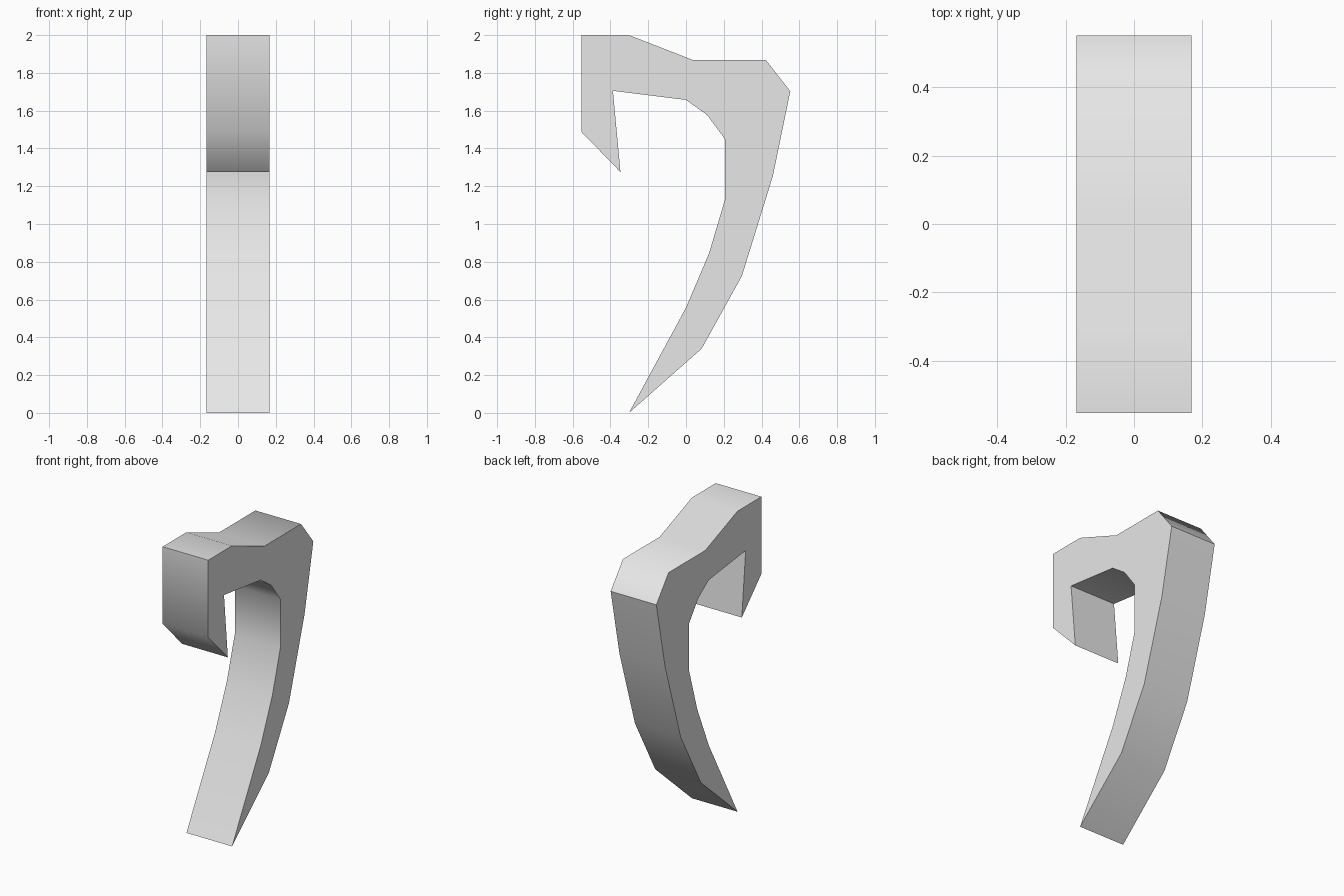
import bpy, bmesh, math

if "Cube" in bpy.data.objects:
    bpy.data.objects.remove(bpy.data.objects["Cube"])

HALF_WIDTH = 0.168

# Side outline of the hooked claw as (y, z)
profile = [
    (-0.553, 2.0), (-0.302, 2.0), (0.037, 1.868), (0.423, 1.868),   # top
    (0.552, 1.703), (0.46, 1.255), (0.296, 0.725), (0.083, 0.34),   # back
    (-0.302, 0.0),                                                  # lower point
    (0.0, 0.557), (0.122, 0.845), (0.206, 1.128), (0.206, 1.45),    # inner curve
    (0.111, 1.578), (0.0, 1.657), (-0.387, 1.705),
    (-0.347, 1.275), (-0.553, 1.487),                               # front barb
]

grey = bpy.data.materials.new("plain grey")
grey.diffuse_color = (0.8, 0.8, 0.8, 1)
grey.use_nodes = True
grey.node_tree.nodes["Principled BSDF"].inputs["Base Color"].default_value = grey.diffuse_color

# Extrude the outline across the width
bm = bmesh.new()
side = bm.faces.new([bm.verts.new((-HALF_WIDTH, y, z)) for y, z in profile])
ext = bmesh.ops.extrude_face_region(bm, geom=[side], use_keep_orig=True)
moved = [v for v in ext["geom"] if isinstance(v, bmesh.types.BMVert)]
bmesh.ops.translate(bm, verts=moved, vec=(2 * HALF_WIDTH, 0, 0))
bmesh.ops.recalc_face_normals(bm, faces=bm.faces)

mesh = bpy.data.meshes.new("hooked_claw")
bm.to_mesh(mesh)
bm.free()
mesh.materials.append(grey)
claw = bpy.data.objects.new("hooked_claw", mesh)
bpy.context.collection.objects.link(claw)

# Smooth along the curves, sharp at the sides and corners
bpy.context.view_layer.objects.active = claw
claw.select_set(True)
bpy.ops.object.shade_smooth_by_angle(angle=math.radians(60))

# Crisp corner where the top bevel meets the back
for e in mesh.edges:
    if all(mesh.vertices[i].co.y > 0.54 for i in e.vertices):
        e.use_edge_sharp = True
